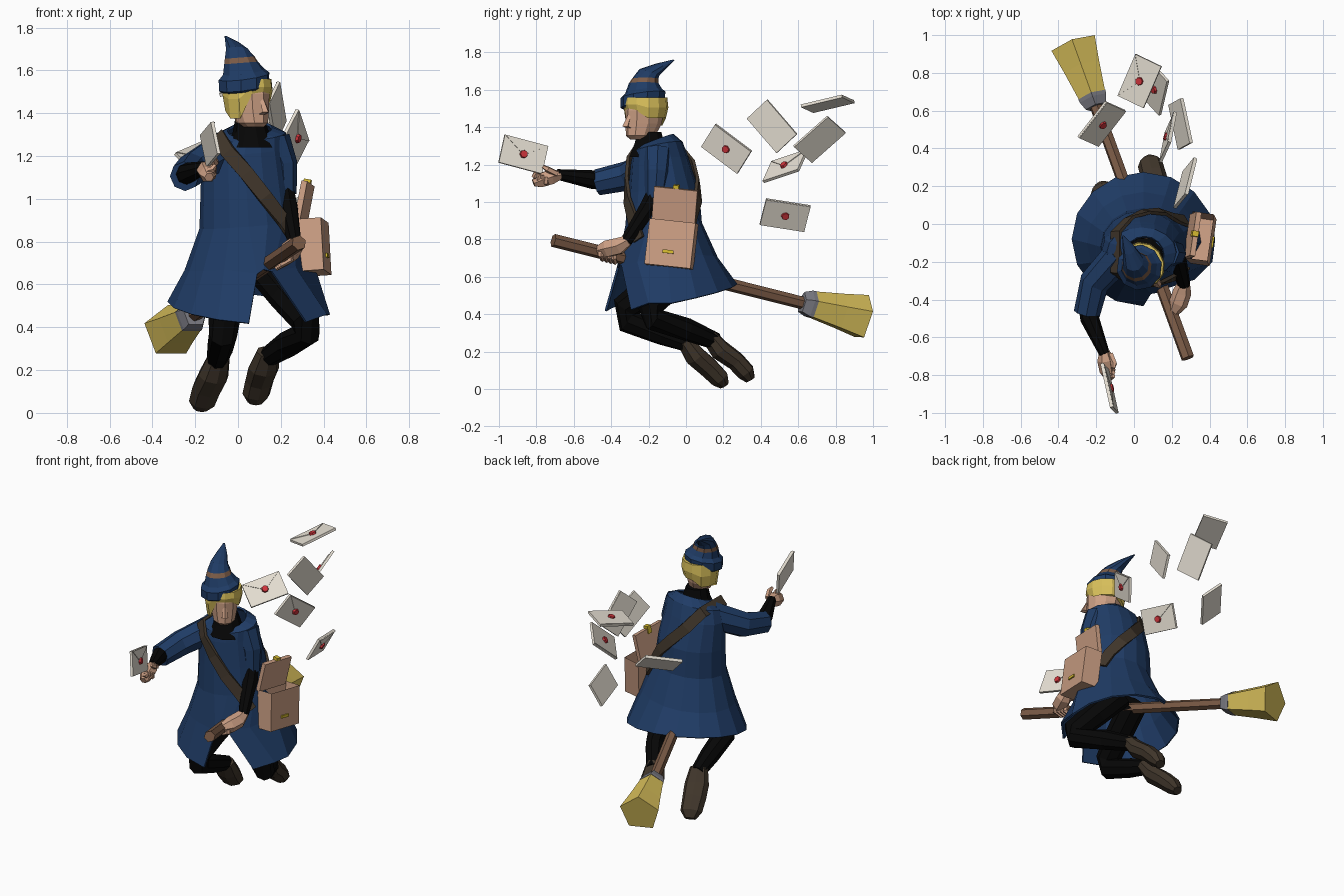
import bpy, bmesh, math
from mathutils import Vector as V, Matrix, Euler

if "Cube" in bpy.data.objects:
    bpy.data.objects.remove(bpy.data.objects["Cube"])

def mat(name, r, g, b):
    m = bpy.data.materials.new(name)
    m.diffuse_color = (r, g, b, 1)
    m.use_nodes = True
    m.node_tree.nodes["Principled BSDF"].inputs["Base Color"].default_value = m.diffuse_color
    return m

BLUE = mat("blue cloth", .014, .045, .132)
BLACK = mat("black cloth", .002, .002, .002)
TAN = mat("tan skin and leather", .60, .345, .23)
WOOD = mat("brown wood", .20, .105, .062)
DARK = mat("dark leather", .052, .037, .024)
STRAW = mat("straw", .70, .53, .105)
GREY = mat("grey metal", .21, .21, .24)
PAPER = mat("paper", .80, .75, .66)
RED = mat("red wax", .62, .035, .045)
GOLD = mat("gold", .68, .50, .03)

def finish(name, bm, mats):
    bmesh.ops.recalc_face_normals(bm, faces=bm.faces)
    me = bpy.data.meshes.new(name)
    bm.to_mesh(me)
    bm.free()
    for m in mats:
        me.materials.append(m)
    ob = bpy.data.objects.new(name, me)
    bpy.context.collection.objects.link(ob)
    return ob

def loft(name, rings, mats, rule=None, caps=True, skip=None):
    """Join rings of points; rule(row, col) gives material, skip(row, col) leaves a hole."""
    bm = bmesh.new()
    vs = [[bm.verts.new(p) for p in r] for r in rings]
    n = len(vs[0])
    for i in range(len(vs) - 1):
        for j in range(n):
            if skip and skip(i, j):
                continue
            k = (j + 1) % n
            f = bm.faces.new((vs[i][j], vs[i][k], vs[i + 1][k], vs[i + 1][j]))
            f.material_index = rule(i, j) if rule else 0
    if caps:
        bm.faces.new(vs[0])
        bm.faces.new(vs[-1])
    return finish(name, bm, mats)

def ring(c, rx, ry, n, yaw=0, tilt=(0, 0)):
    out = []
    for j in range(n):
        a = 2 * math.pi * j / n
        p = Matrix.Rotation(yaw, 3, 'Z') @ V((rx * math.cos(a), ry * math.sin(a), 0))
        p.z = p.x * tilt[0] + p.y * tilt[1]
        out.append(V(c) + p)
    return out

def tube(name, pts, m, n=8, flat=1.0, turn=0.0):
    """Tube through (x, y, z, radius) points, flattened in its upright direction."""
    ps = [V(p[:3]) for p in pts]
    d = (ps[-1] - ps[0]).normalized()
    ref = V((0, 0, 1)) if abs(d.z) < .85 else V((0, 1, 0))
    rings = []
    for i, p in enumerate(ps):
        t = (ps[min(i + 1, len(ps) - 1)] - ps[max(i - 1, 0)]).normalized()
        u = t.cross(ref).normalized()
        w = u.cross(t)
        ang = [2 * math.pi * j / n + turn for j in range(n)]
        rings.append([p + pts[i][3] * (u * math.cos(a) + w * flat * math.sin(a)) for a in ang])
    return loft(name, rings, [m])

def box(name, size, M, m, hollow=0):
    bm = bmesh.new()
    bmesh.ops.create_cube(bm, size=1)
    bmesh.ops.scale(bm, vec=size, verts=bm.verts)
    if hollow:
        top = max(bm.faces, key=lambda f: f.calc_center_median().z)
        bmesh.ops.inset_region(bm, faces=[top], thickness=.015)
        bmesh.ops.translate(bm, vec=(0, 0, -hollow), verts=top.verts)
    bm.transform(M)
    return finish(name, bm, [m])

# Robe: (z, centre x, centre y, radius x, radius y), open at the front left of the hem
ROBE = [(1.325, .055, -.165, .105, .10), (1.295, .04, -.15, .184, .132), (1.22, .03, -.14, .20, .155),
        (1.05, .04, -.12, .215, .19), (.88, .05, -.12, .23, .205), (.69, .05, -.10, .30, .27),
        (.49, .05, -.08, .38, .355)]
TILT = [.38, .2, .08, .05, .05, .05]
rings = [ring((x, y, z), rx, ry, 16, 0, (.08, t)) for (z, x, y, rx, ry), t in zip(ROBE, TILT)]
z, x, y, rx, ry = ROBE[-1]
rings.append(ring((x, y, z), rx, ry, 16, 0, (-.08, .2)))
for j, p in ((12, (.09, -.37, .65)), (13, (.12, -.365, .67)), (14, (.16, -.345, .66)), (15, (.27, -.26, .68))):
    rings[5][j] = V(p)                       # draw the top of the slit together
rings[6][14] = V((.32, -.295, .425))
rings[6][15] = V((.415, -.20, .46))
robe = loft("robe", rings, [BLUE], caps=False, skip=lambda i, j: i == 5 and j in (12, 13))
sol = robe.modifiers.new("thickness", 'SOLIDIFY')
sol.thickness = .012

# Shoulder strap wrapped around the robe
def robe_point(x, z, side):
    for a, b in zip(ROBE, ROBE[1:]):
        if b[0] <= z <= a[0]:
            t = (a[0] - z) / (a[0] - b[0])
            cx, cy, rx, ry = [a[i] + (b[i] - a[i]) * t for i in range(1, 5)]
            q = max(0, 1 - ((x - cx) / rx) ** 2)
            return V((x, cy + side * ry * math.sqrt(q), z)), V((cx, cy, z))

path = [(.262, .80, -1), (.20, .90, -1), (.12, 1.01, -1), (.04, 1.12, -1), (-.04, 1.22, -1), (-.085, 1.285, -1),
        (-.085, 1.285, 1), (-.02, 1.20, 1), (.06, 1.11, 1), (.14, 1.02, 1), (.21, .92, 1), (.262, .82, 1)]
pts = [robe_point(*p) for p in path]
rings = []
for i, (p, c) in enumerate(pts):
    t = (pts[min(i + 1, 11)][0] - pts[max(i - 1, 0)][0]).normalized()
    nrm = (p - c).normalized()
    if i in (5, 6):
        nrm = (nrm + V((-.3, 0, 1))).normalized()
    s = nrm.cross(t).normalized() * .034
    o = p + nrm * .006
    rings.append([o - s, o + s, o + s + nrm * .018, o - s + nrm * .018])
loft("shoulder_strap", rings, [DARK])

# Collar and head, the face turned toward +x
loft("collar", [ring((.06, -.19, 1.24), .12, .12, 10), ring((.06, -.195, 1.31), .085, .085, 10),
                ring((.055, -.195, 1.375), .068, .066, 10)], [BLACK])
HEAD = V((.045, -.215, 0))
YAW = math.radians(-52)                      # local +x of the head is the facing direction
FWD = V((math.cos(YAW), math.sin(YAW), 0))
rows = [(1.335, .045, .05, .045), (1.355, .035, .085, .068), (1.42, .014, .106, .082), (1.49, .01, .110, .088), (1.56, 0, .10, .085)]
loft("head", [ring(HEAD + FWD * f + V((0, 0, z)), a, b, 10, YAW) for z, f, a, b in rows], [TAN])
nose = [(1.465, .11, .012), (1.405, .138, .02), (1.395, .11, .02)]
loft("nose", [ring(HEAD + FWD * f + V((0, 0, z)), r, r, 4, YAW) for z, f, r in nose], [TAN])

# Hair: short on the left, longer on the right, fringe at the front
rings = []
for lvl, r in ((0, .108), (.5, .121), (1, .115)):
    rg = ring(HEAD, r + .004, r - .006, 12, YAW)
    for j, p in enumerate(rg):
        a = 2 * math.pi * j / 12
        c, s = math.cos(a), math.sin(a)
        low = 1.485 if c > .6 else 1.45 if s > .4 else 1.375 if c > -.2 else 1.41
        p.z = low + (1.56 - low) * lvl
    rings.append(rg)
loft("hair", rings, [STRAW])

# Pointed hat with rolled brim and band
rows = [(.028, -.232, 1.51, .105), (.028, -.232, 1.52, .118), (.028, -.23, 1.572, .121), (.026, -.228, 1.594, .098),
        (.014, -.226, 1.635, .080), (.008, -.218, 1.66, .071), (-.003, -.195, 1.695, .054),
        (-.028, -.13, 1.73, .032), (-.058, -.065, 1.76, .005)]
loft("hat", [ring((x, y, z), r, r, 10, .2, (.13, .13) if i < 4 else (.08, 0) if i < 6 else (0, -.3))
             for i, (x, y, z, r) in enumerate(rows)], [BLUE, WOOD], lambda i, j: int(i == 4))

# Arms
tube("right_sleeve", [(-.07, -.16, 1.225, .09), (-.21, -.31, 1.14, .08), (-.25, -.475, 1.105, .07)], BLUE)
tube("right_forearm", [(-.25, -.40, 1.11, .05), (-.235, -.50, 1.12, .05), (-.155, -.69, 1.148, .028)], BLACK)
tube("right_hand", [(-.157, -.67, 1.145, .026), (-.15, -.72, 1.135, .045), (-.14, -.78, 1.115, .042),
                    (-.135, -.815, 1.10, .022)], TAN, 6)
tube("right_thumb", [(-.125, -.69, 1.15, .018), (-.105, -.74, 1.175, .017), (-.11, -.765, 1.19, .01)], TAN, 5)
tube("left_sleeve", [(.165, -.15, 1.275, .08), (.21, -.155, 1.16, .068), (.22, -.165, 1.02, .054)], BLUE)
tube("left_forearm", [(.215, -.16, 1.06, .046), (.23, -.20, .97, .05), (.265, -.32, .79, .033)], BLACK)
tube("left_hand", [(.265, -.31, .795, .032), (.255, -.36, .765, .05), (.235, -.42, .75, .05), (.21, -.465, .74, .03)], TAN, 6)
for i in range(4):                           # fingers wrapped over the handle and the letter
    o = V((-.334, .916, -.22)) * (i * .024)
    tube("left_finger", [(.235 + o.x, -.45 + o.y, .755 + o.z, .018), (.245 + o.x, -.455 + o.y, .715 + o.z, .017),
                         (.20 + o.x, -.445 + o.y, .69 + o.z, .012)], TAN, 5)
    tube("right_finger", [(-.14, -.74 - i * .02, 1.10 + i * .01, .016), (-.115, -.75 - i * .02, 1.105 + i * .011, .016),
                          (-.108, -.75 - i * .018, 1.135 + i * .008, .01)], TAN, 5)

# Legs and boots
tube("left_leg", [(.12, .02, .67, .08), (.22, -.09, .55, .08), (.315, -.20, .435, .072), (.325, -.18, .375, .062),
                  (.23, .0, .32, .062), (.13, .16, .255, .046)], BLACK)
tube("right_leg", [(-.0, .0, .66, .085), (-.04, -.19, .54, .082), (-.065, -.325, .435, .074), (-.07, -.315, .365, .066),
                   (-.085, -.13, .295, .06), (-.10, .02, .24, .046)], BLACK)
tube("left_boot", [(.14, .12, .285, .056), (.12, .18, .21, .074), (.10, .265, .15, .068), (.085, .32, .09, .066),
                   (.08, .345, .05, .036)], DARK, 8, .76)
tube("right_boot", [(-.09, -.01, .26, .056), (-.115, .05, .175, .076), (-.145, .12, .115, .074), (-.165, .18, .055, .068),
                    (-.175, .205, .02, .036)], DARK, 8, .76)

# Broom
TIP, DIR = V((.285, -.71, .795)), V((-.334, .916, -.23)).normalized()
def broom(name, stations, m, n):
    tube(name, [(*(TIP + DIR * s), r) for s, r in stations], m, n, 1, .3)
broom("broom_handle", [(0, .036), (.7, .035), (1.5, .034)], WOOD, 6)
broom("broom_ferrule", [(1.455, .06), (1.50, .078), (1.52, .08)], GREY, 5)
broom("broom_brush", [(1.515, .077), (1.68, .103), (1.815, .128)], STRAW, 5)

# Satchel with open lid and latches
BAG = Matrix.Translation((.355, -.078, .775)) @ Euler((math.radians(-6), math.radians(-4), math.radians(-8))).to_matrix().to_4x4()
box("satchel", (.115, .25, .245), BAG, TAN, .2)
LID = BAG @ Matrix.Translation((-.055, 0, .12)) @ Matrix.Rotation(math.radians(14), 4, 'Y')
box("satchel_lid", (.028, .235, .19), LID @ Matrix.Translation((0, -.01, .09)), TAN)
box("satchel_latch", (.012, .06, .018), BAG @ Matrix.Translation((.06, -.005, -.045)), GOLD)
box("lid_latch", (.034, .03, .05), LID @ Matrix.Translation((-.004, -.01, .178)), GOLD)

# Sealed letters: centre, width direction, height direction; the seal is on width x height
def letter(name, c, w, h):
    w = V(w).normalized()
    n = w.cross(V(h)).normalized()
    h = n.cross(w)
    bm = bmesh.new()
    bmesh.ops.create_cube(bm, size=1)
    bmesh.ops.scale(bm, vec=(.245, .155, .016), verts=bm.verts)
    tri = [(-.12, .076), (.12, .076), (0, -.005)]        # folded flap
    lo, hi = [[bm.verts.new((x, y, z)) for x, y in tri] for z in (.007, .012)]
    bm.faces.new(hi)
    for i in range(3):
        bm.faces.new((lo[i], lo[(i + 1) % 3], hi[(i + 1) % 3], hi[i]))
    old = set(bm.faces)
    bmesh.ops.create_cone(bm, cap_ends=True, segments=7, radius1=.023, radius2=.02, depth=.014,
                          matrix=Matrix.Translation((0, 0, .014)))
    for f in set(bm.faces) - old:
        f.material_index = 1
    M = Matrix((w, h, n)).transposed().to_4x4()
    bm.transform(Matrix.Translation(c) @ M)
    finish(name, bm, [PAPER, RED])

letter("held_letter", (-.13, -.870, 1.255), (-.05, .225, -.06), (-.03, .03, .15))
FLYING = [((.27, .217, 1.285), (.05, .2, -.15), (.06, .067, .13)),
          ((.18, .46, 1.405), (-.03, -.155, .18), (.05, .11, .10)),
          ((.03, .757, 1.525), (.09, .21, .05), (-.137, .07, -.03)),
          ((.115, .714, 1.335), (.04, .17, .15), (-.07, .11, -.05)),
          ((-.17, .53, 1.19), (.14, .18, .06), (-.10, .046, .10)),
          ((.245, .53, .93), (-.05, .236, -.037), (.06, .037, .13))]
for a in FLYING:
    letter("flying_letter", *a)
